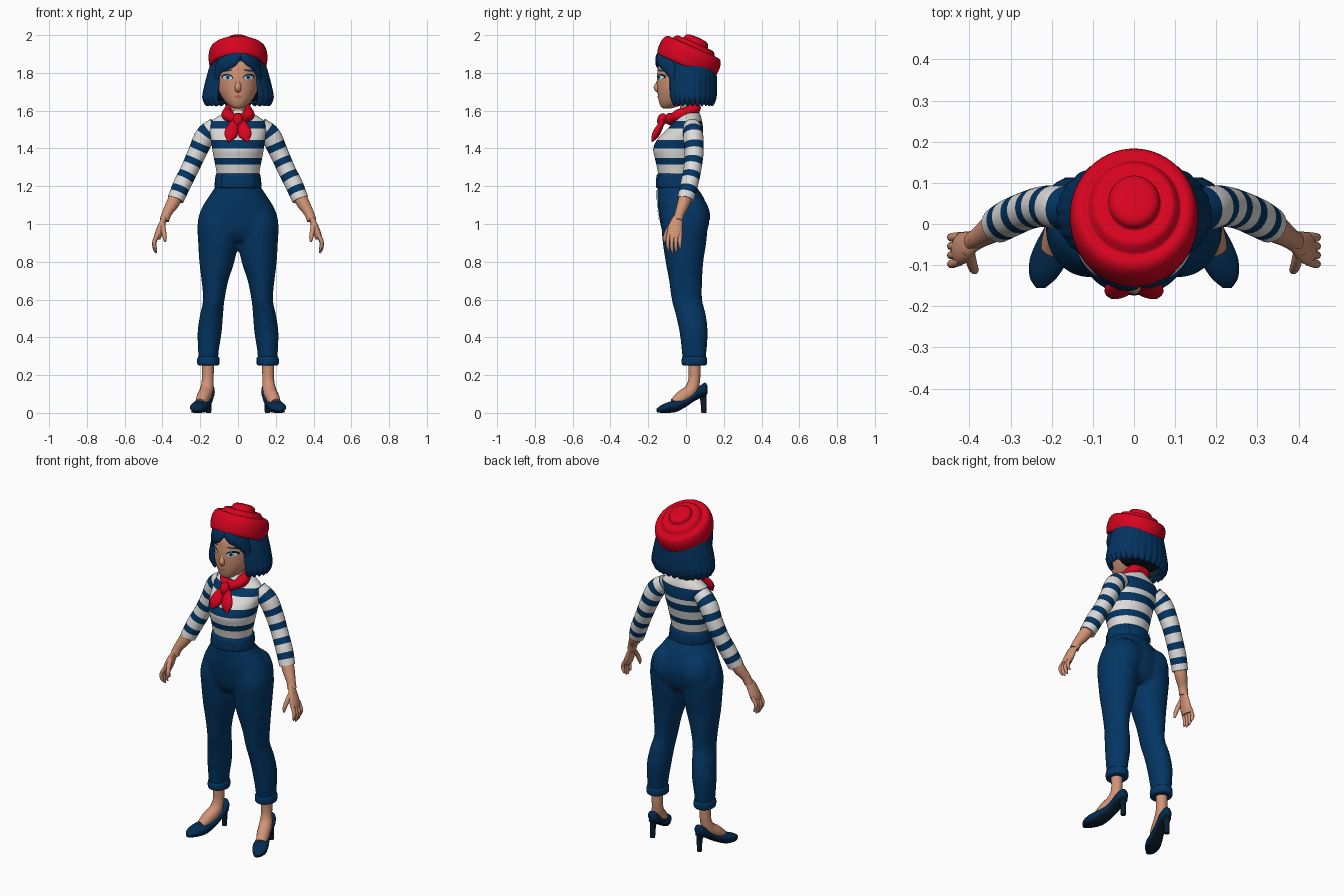
import bpy, bmesh, math
from mathutils import Vector, Matrix
from mathutils.bvhtree import BVHTree

if "Cube" in bpy.data.objects:
    bpy.data.objects.remove(bpy.data.objects["Cube"])


def material(name, r, g, b):
    m = bpy.data.materials.new(name)
    m.use_nodes = True
    m.diffuse_color = (r, g, b, 1)
    m.node_tree.nodes["Principled BSDF"].inputs["Base Color"].default_value = (r, g, b, 1)
    return m


NAVY = material("navy denim", .001, .036, .125)
HAIR = material("blue hair", .001, .033, .115)
SHOE = material("dark blue leather", .001, .024, .08)
WHITE = material("white knit", .73, .72, .7)
RED = material("red cloth", .68, .001, .014)
SKIN = material("skin", .64, .295, .18)
LIP = material("lips", .46, .15, .1)
IRIS = material("blue iris", .1, .35, .55)
DARK = material("near black", .003, .013, .026)


def finish(name, bm, mats, angle=50):
    mesh = bpy.data.meshes.new(name)
    bm.to_mesh(mesh)
    bm.free()
    for m in mats:
        mesh.materials.append(m)
    ob = bpy.data.objects.new(name, mesh)
    bpy.context.collection.objects.link(ob)
    bpy.ops.object.select_all(action='DESELECT')
    ob.select_set(True)
    bpy.context.view_layer.objects.active = ob
    bpy.ops.object.shade_smooth_by_angle(angle=math.radians(angle))
    return ob


def spline(keys, n=6):
    """Smooth curve through tuples of any length."""
    out = []
    for i in range(len(keys) - 1):
        four = [keys[max(i - 1, 0)], keys[i], keys[i + 1], keys[min(i + 2, len(keys) - 1)]]
        for k in range(n):
            t = k / n
            out.append(tuple(b + .5 * t * (c - a + t * (2*a - 5*b + 4*c - d + t * (3*(b - c) + d - a)))
                             for a, b, c, d in zip(*four)))
    return out + [tuple(keys[-1])]


def skin_rings(bm, rings, rule=None):
    rows = [[bm.verts.new(p) for p in ring] for ring in rings]
    n = len(rows[0])
    faces = []
    for i in range(len(rows) - 1):
        for j in range(n):
            f = bm.faces.new((rows[i][j], rows[i][(j + 1) % n], rows[i + 1][(j + 1) % n], rows[i + 1][j]))
            f.material_index = rule(i, f) if rule else 0
            faces.append(f)
    faces += [bm.faces.new(rows[0]), bm.faces.new(rows[-1])]
    bmesh.ops.recalc_face_normals(bm, faces=faces)


def circle(seg):
    return [(math.cos(2 * math.pi * k / seg), math.sin(2 * math.pi * k / seg)) for k in range(seg)]


def stack_rings(keys, n=6, seg=36):
    """Level ellipses given as x, y, z, x radius, y radius."""
    return [[Vector((x + a * c, y + b * s, z)) for c, s in circle(seg)] for x, y, z, a, b in spline(keys, n)]


def tube_rings(keys, n=6, seg=16, flat=1, ref=(0, 1, 0)):
    """Rings square to a path given as x, y, z, radius."""
    pts = spline(keys, n)
    pos = [Vector(p[:3]) for p in pts]
    rings = []
    for i, p in enumerate(pos):
        d = (pos[min(i + 1, len(pos) - 1)] - pos[max(i - 1, 0)]).normalized()
        side = d.cross(Vector(ref)).normalized()
        up = side.cross(d)
        rings.append([p + pts[i][3] * (side * c + up * s * flat) for c, s in circle(seg)])
    return rings


def loft(name, rings, *mats, rule=None):
    bm = bmesh.new()
    skin_rings(bm, rings, rule)
    return finish(name, bm, mats)


def flip(keys, s):
    return [(s * k[0],) + tuple(k[1:]) for k in keys]


def patch(name, target, mat, x, z, w, h, lift=.002, tilt=0, back=False, round_=True):
    """Thin plate laid on the front or back of a part."""
    tree = BVHTree.FromObject(target, bpy.context.evaluated_depsgraph_get())
    bm = bmesh.new()
    bmesh.ops.create_grid(bm, x_segments=10, y_segments=10, size=1)
    d = 1 if not back else -1
    for v in bm.verts:
        a, b = v.co.x, v.co.y
        if round_:
            a, b = a * math.sqrt(1 - b * b / 2), b * math.sqrt(1 - a * a / 2)
        a, b = d * a * w, b * h
        px = x + a * math.cos(tilt) - b * math.sin(tilt)
        pz = z + a * math.sin(tilt) + b * math.cos(tilt)
        hit = tree.ray_cast(Vector((px, -d, pz)), Vector((0, d, 0)))[0]
        v.co = (px, (hit.y if hit else 0) - d * lift, pz)
    return finish(name, bm, [mat])


# Trousers: hips, seat and legs fused into one skin
bm = bmesh.new()
skin_rings(bm, stack_rings([(0, -.05, 1.25, .106, .095), (0, -.048, 1.2, .12, .104), (0, -.032, 1.15, .152, .12),
                            (0, -.02, 1.1, .184, .13), (0, -.012, 1.05, .206, .132), (0, -.01, 1, .214, .126),
                            (0, -.01, .95, .205, .112), (0, -.01, .91, .17, .085)]))
leg = [(.1, -.01, 1.08, .09, .11), (.109, -.008, 1, .105, .122), (.106, -.008, .9, .105, .115),
       (.112, -.008, .8, .093, .1), (.122, -.002, .7, .071, .088), (.128, .005, .6, .057, .081),
       (.14, .025, .52, .061, .08), (.15, .04, .43, .064, .075), (.156, .043, .34, .056, .067),
       (.157, .044, .27, .05, .06)]
for s in (1, -1):
    skin_rings(bm, stack_rings(flip(leg, s)))
    m = Matrix.Translation((s * .094, .035, 1.03)) @ Matrix.Diagonal((.1, .09, .125, 1))
    bmesh.ops.create_uvsphere(bm, u_segments=24, v_segments=16, radius=1, matrix=m)
trousers = finish("trousers", bm, [NAVY])
fuse = trousers.modifiers.new("fuse", 'REMESH')
fuse.mode, fuse.voxel_size, fuse.use_smooth_shade = 'VOXEL', .01, True
relax = trousers.modifiers.new("relax", 'SMOOTH')
relax.factor, relax.iterations = .5, 8

waistband = loft("waistband", stack_rings([(0, -.05, 1.19, .115, .1), (0, -.05, 1.2, .124, .109),
                                           (0, -.05, 1.255, .119, .106), (0, -.05, 1.268, .11, .096)], 4), NAVY)
patch("fly", trousers, NAVY, .012, 1.1, .012, .08, .004, round_=False)
for s in (1, -1):
    patch("back_pocket", trousers, NAVY, s * .09, 1.07, .05, .05, .005, back=True, round_=False)
    for back in (False, True):
        patch("belt_loop", waistband, NAVY, s * .08, 1.228, .008, .032, .009, back=back, round_=False)
    # Turn-ups, shins and shoes
    loft("trouser_cuff", stack_rings(flip([(.157, .044, .25, .046, .054), (.157, .044, .258, .058, .066),
         (.157, .044, .29, .058, .066), (.157, .044, .302, .048, .056)], s), 4), NAVY)
    loft("foot", tube_rings(flip([(.16, .044, .28, .033), (.16, .044, .18, .031), (.167, .025, .118, .036),
         (.183, -.02, .083, .036), (.198, -.06, .05, .03)], s)), SKIN)
    shoe = [(.113, .155, .012, .1, .145), (.1, .155, .028, .087, .16), (.07, .159, .036, .075, .14),
            (.04, .165, .037, .06, .108), (0, .176, .038, .032, .083), (-.05, .195, .045, .006, .07),
            (-.09, .208, .046, 0, .058), (-.13, .22, .033, 0, .042), (-.156, .227, .01, .004, .022)]
    for name, mat, lift, thick, width in (("shoe", SHOE, .005, 1, 1), ("shoe_sole", DARK, 0, .24, .84)):
        loft(name, [[Vector((s * (x + w * width * c), y, lo + lift + (hi - lo - lift) * thick * (1 + t) / 2))
                     for c, t in circle(24)] for y, x, w, lo, hi in spline(shoe)], mat)
    loft("shoe_heel", tube_rings(flip([(.155, .085, .12, .026), (.155, .092, .07, .017), (.156, .095, 0, .014)], s)), DARK)


# Striped jumper, with a deeper band across the shoulder blades
def torso_stripe(i, f):
    c = f.calc_center_median()
    top = 1.475 if c.y > .02 else 1.505
    return int(1.315 < c.z < 1.35 or 1.4 < c.z < 1.445 or top < c.z < 1.545)


loft("jumper_body", stack_rings([
    (0, -.05, 1.2, .112, .098), (0, -.05, 1.25, .111, .096), (0, -.05, 1.3, .118, .104), (0, -.05, 1.35, .128, .115),
    (0, -.048, 1.4, .137, .125), (0, -.032, 1.45, .144, .118), (0, -.006, 1.5, .148, .096),
    (0, .012, 1.55, .134, .072), (0, .018, 1.6, .05, .05)], 10, 48), WHITE, NAVY, rule=torso_stripe)
sleeve = [(.115, .03, 1.52, .046), (.172, .038, 1.47, .053), (.215, .043, 1.38, .05),
          (.256, .034, 1.29, .047), (.298, .016, 1.205, .047), (.33, -.002, 1.13, .044)]
for s in (1, -1):
    loft("sleeve", tube_rings(flip(sleeve, s), 8, 24), WHITE, NAVY,
         rule=lambda i, f: int(i < 36 and (35 - i) % 7 < 3))
    # Forearm, palm and fingers
    loft("forearm", tube_rings(flip([(.315, .006, 1.17, .036), (.345, -.012, 1.11, .034),
         (.375, -.032, 1.06, .026), (.39, -.042, 1.02, .025)], s)), SKIN)
    loft("palm", tube_rings(flip([(.38, -.036, 1.05, .022), (.402, -.052, 1.0, .035), (.42, -.06, .95, .04),
         (.428, -.062, .922, .034)], s), flat=.5, ref=(1, 0, 0)), SKIN)
    for k in range(4):
        y, drop = -.09 + .02 * k, (.012, 0, .004, .02)[k]
        loft("finger", tube_rings(flip([(.422, y, .95, .011), (.443, y * 1.08, .9 + drop / 2, .0105),
             (.44, y * 1.05, .865 + drop, .009), (.433, y, .846 + drop, .004)], s), 4, 10), SKIN)
    loft("thumb", tube_rings(flip([(.402, -.065, 1.01, .015), (.394, -.096, .965, .013), (.388, -.111, .93, .011),
         (.386, -.114, .905, .005)], s), 4, 10), SKIN)

# Neck and neckerchief
loft("neck", stack_rings([(0, .015, 1.56, .046, .046), (0, .008, 1.62, .039, .04), (0, 0, 1.7, .045, .045)]), SKIN)
ring = [(.057 * math.sin(t), -.014 - .068 * math.cos(t), 1.586 - .03 * math.cos(t), .029 + .004 * math.cos(5 * t))
        for t in (2 * math.pi * k / 24 for k in range(25))]
loft("neckerchief", tube_rings(ring, 2, ref=(0, 0, 1)), RED)
loft("neckerchief_knot", tube_rings([(0, -.11, 1.58, .012), (0, -.122, 1.562, .026), (0, -.128, 1.535, .024),
                                     (0, -.125, 1.52, .01)]), RED)
for s in (1, -1):
    loft("neckerchief_tail", tube_rings(flip([(.003, -.115, 1.56, .012), (.022, -.135, 1.52, .029),
         (.04, -.162, 1.472, .034), (.052, -.18, 1.436, .005)], s), flat=.55), RED)


# Head: the scalp and sides carry the hair colour
def scalp(i, f):
    c = f.calc_center_median()
    return int(c.z > 1.865 - .25 * abs(c.x - .015) or c.y > -.04 and c.z > 1.69)


head = loft("head", stack_rings([(0, -.1, 1.612, .02, .02), (0, -.085, 1.625, .044, .05), (0, -.06, 1.655, .074, .085),
                                 (0, -.036, 1.7, .1, .115), (0, -.025, 1.75, .11, .129), (0, -.018, 1.8, .112, .134),
                                 (0, -.012, 1.86, .108, .125), (0, .01, 1.92, .07, .08)], 6, 56), SKIN, HAIR, rule=scalp)
loft("nose", tube_rings([(0, -.134, 1.775, .012), (0, -.147, 1.74, .0145), (0, -.154, 1.72, .017),
                         (0, -.134, 1.706, .016)]), SKIN)
patch("lips", head, LIP, 0, 1.674, .022, .006)
for s in (1, -1):
    patch("eyelash", head, DARK, s * .057, 1.778, .03, .0165, .002, s * .12)
    patch("eye_white", head, WHITE, s * .056, 1.774, .025, .012, .004, s * .08)
    patch("iris", head, IRIS, s * .054, 1.7755, .0125, .0125, .006)
    patch("pupil", head, DARK, s * .054, 1.7765, .006, .008, .008)
    patch("eyebrow", head, HAIR, s * .058, 1.812, .028, .0045, .003, -s * .12)

# Bob haircut: scalloped shell open at the face, dark inside
bm = bmesh.new()
columns, first = 132, math.radians(36)
profile = spline([(1.91, .115, .105), (1.85, .145, .13), (1.78, .166, .138), (1.71, .183, .139),
                  (1.67, .188, .136), (1.64, .176, .125), (1.63, .165, .115)], 4)
grid = []
for i, (z, a, b) in enumerate(profile):
    row = []
    for k in range(columns + 1):
        t = first + (2 * math.pi - 2 * first) * k / columns
        lock = abs(math.sin(math.pi * k / 6))
        fall = i / (len(profile) - 1)
        r = 1 + .04 * (lock - .6) * fall
        row.append(bm.verts.new((a * r * math.sin(t), .025 - b * r * math.cos(t), z - .014 * (lock - .5) * fall ** 4)))
    grid.append(row)
for up, low in zip(grid, grid[1:]):
    for k in range(columns):
        bm.faces.new((up[k], low[k], low[k + 1], up[k + 1]))
bob = finish("hair_bob", bm, [HAIR, DARK])
shell = bob.modifiers.new("thickness", 'SOLIDIFY')
shell.thickness, shell.offset, shell.material_offset = .022, -1, 1
loft("hair_under", stack_rings([(0, .06, 1.65, .1, .075), (0, .05, 1.69, .13, .097), (0, .045, 1.78, .135, .105),
                                (0, .035, 1.86, .125, .11), (0, .03, 1.92, .08, .08)]), DARK)

# Swept fringe: flat locks wrapping the brow from the parting to the temples
for start, end, z in ((0, -22, 1.822), (-8, -38, 1.808), (-20, -54, 1.79), (-35, -66, 1.755), (-50, -74, 1.71),
                      (12, 36, 1.83), (18, 54, 1.8), (34, 66, 1.76), (50, 74, 1.71)):
    keys = []
    for f, r in ((0, .02), (.3, .026), (.7, .021), (1, .003)):
        t = math.radians(start + (end - start) * f)
        wide = .112 + .014 * min(1, 2 * f)
        keys.append((wide * math.sin(t), -.01 - (wide + .02) * math.cos(t), 1.905 + (z - 1.905) * f, r))
    mid = math.radians((start + end) / 2)
    loft("fringe_lock", tube_rings(keys, 5, 12, .45, (math.sin(mid), -math.cos(mid), 0)), HAIR)

# Tilted tiered hat
tilt = Matrix.Translation((0, -.003, 1.838)) @ Matrix.Rotation(math.radians(-24), 4, 'X')
hat = [(.135, .012), (.15, -.004), (.164, .002), (.171, .035), (.17, .07), (.16, .097), (.142, .108), (.126, .105),
       (.117, .116), (.105, .129), (.085, .131), (.071, .131), (.066, .148), (.052, .159), (.025, .163), (.002, .164)]
loft("hat", [[tilt @ Vector((.91 * r * c, r * s, h)) for c, s in circle(56)] for r, h in spline(hat, 3)], RED)
